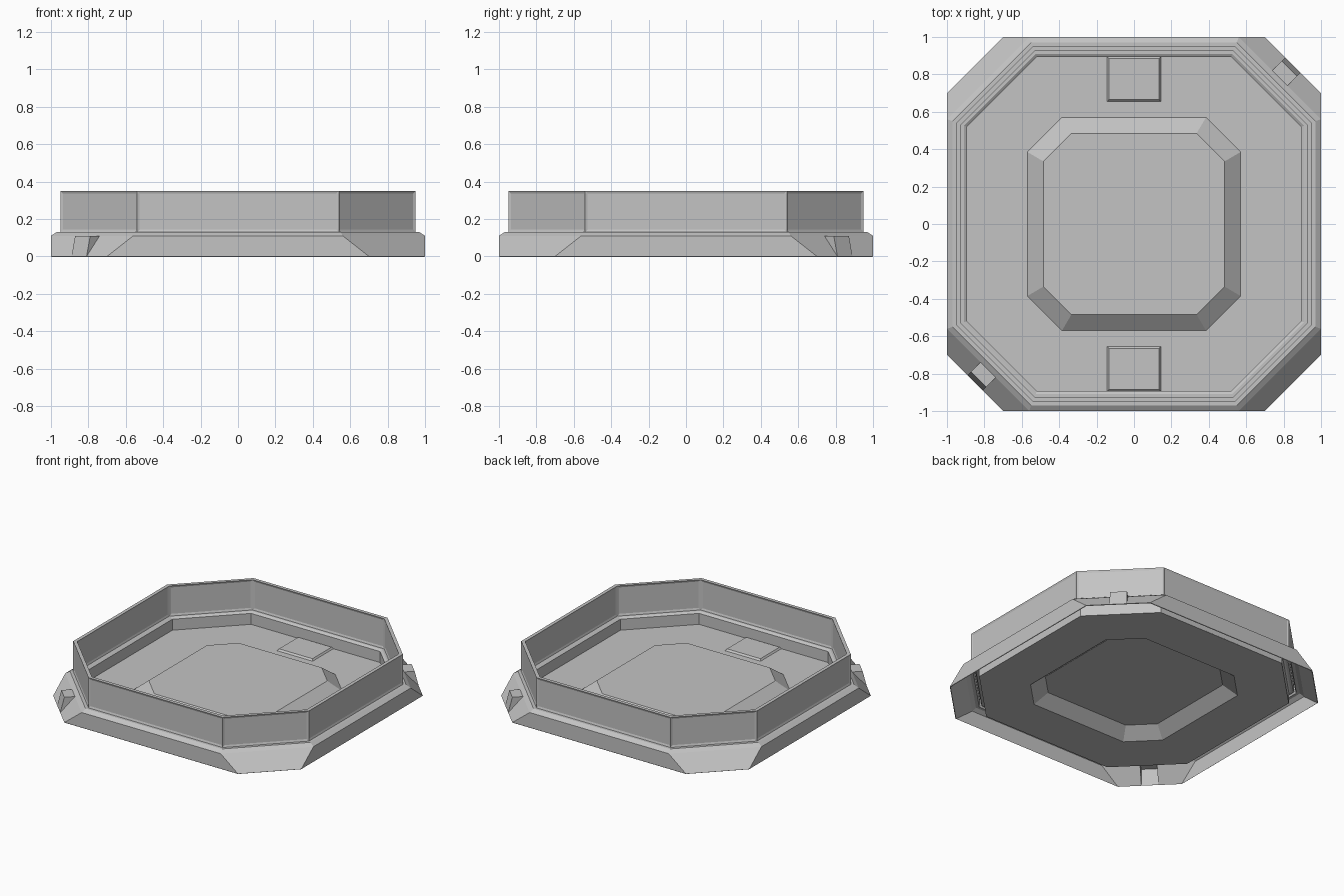
import bpy, bmesh
from mathutils import Vector

cube = bpy.data.objects.get("Cube")
if cube:
    bpy.data.objects.remove(cube, do_unlink=True)

grey = bpy.data.materials.new("plain grey")
grey.use_nodes = True
colour = (0.55, 0.55, 0.55, 1)
grey.diffuse_color = colour
grey.node_tree.nodes["Principled BSDF"].inputs["Base Color"].default_value = colour


def octagon(a, c, z):
    """Octagon with flats at distance a and half flat length c."""
    quarter = [(a, -c), (a, c)]
    pts = []
    for turn in range(4):
        pts += [(x, y, z) for x, y in quarter]
        quarter = [(-y, x) for x, y in quarter]
    return pts


def rectangle(cx, cy, hx, hy, z):
    return [(cx + sx * hx, cy + sy * hy, z)
            for sx, sy in ((-1, -1), (1, -1), (1, 1), (-1, 1))]


def loft(bm, rings):
    """Skin the rings in order, cap the last one, return faces per band."""
    loops = [[bm.verts.new(p) for p in ring] for ring in rings]
    bands = []
    for low, high in zip(loops, loops[1:]):
        n = len(low)
        bands.append([bm.faces.new((low[i], low[(i + 1) % n], high[(i + 1) % n], high[i]))
                      for i in range(n)])
    bm.faces.new(loops[-1])
    return bands


def finish(bm, name):
    mesh = bpy.data.meshes.new(name)
    bm.normal_update()
    bm.to_mesh(mesh)
    bm.free()
    mesh.materials.append(grey)
    obj = bpy.data.objects.new(name, mesh)
    bpy.context.collection.objects.link(obj)
    return obj


def add_latch(bm, face, side):
    """Turn the middle of a sloped corner face into a wedge-shaped latch."""
    out = Vector((side, side, 0)).normalized()
    along = Vector((-out.y, out.x, 0))
    pieces = [face]
    for s in (-1, 1):
        geom = set(pieces)
        for f in pieces:
            geom |= set(f.edges) | set(f.verts)
        cut = bmesh.ops.bisect_plane(bm, geom=list(geom), dist=1e-5,
                                     plane_co=along * s * 0.057, plane_no=along)
        pieces = [g for g in cut["geom"] if isinstance(g, bmesh.types.BMFace)]
    middle = min(pieces, key=lambda f: abs(f.calc_center_median().dot(along)) + f.calc_area())
    verts = sorted(middle.verts, key=lambda v: (v.co.z, v.co.dot(along)))
    b0, b1, t0, t1 = verts
    bm.faces.remove(middle)
    o0, o1 = (bm.verts.new(t.co + out * 0.071) for t in (t0, t1))
    for loop in ((b0, b1, o1, o0), (o0, o1, t1, t0), (b0, o0, t0), (b1, t1, o1)):
        bm.faces.new(loop)


# Tray shell: skirt, ledge, upright wall, inner step, floor and raised centre
bm = bmesh.new()
bands = loft(bm, [octagon(*r) for r in (
    (1, 0.70, 0), (1, 0.56, 0.11), (0.97, 0.55, 0.13),
    (0.95, 0.54, 0.13), (0.95, 0.54, 0.35),
    (0.925, 0.53, 0.35), (0.925, 0.53, 0.13),
    (0.91, 0.525, 0.13), (0.893, 0.52, 0.12),
    (0.893, 0.52, 0.04), (0.57, 0.385, 0.04), (0.485, 0.335, 0.11))])
skirt, outer_wall, inner_wall = bands[0], bands[3], bands[5]
bm.normal_update()

# Shallow sunken panels on both sides of the wall
bmesh.ops.inset_individual(bm, faces=outer_wall + inner_wall,
                           thickness=0.014, depth=-0.005, use_even_offset=True)

# Latches on two opposite corners
for side in (1, -1):
    corner = max((f for f in skirt if f.is_valid),
                 key=lambda f: side * sum(f.calc_center_median().xy))
    add_latch(bm, corner, side)

tray = finish(bm, "tray")
shell = tray.modifiers.new("thickness", "SOLIDIFY")
shell.thickness = 0.005
shell.offset = -1

# Low pads on the floor, front and back
for name, y in (("front_pad", -0.775), ("back_pad", 0.775)):
    bm = bmesh.new()
    loft(bm, [rectangle(0, y, 0.145, 0.123, 0.038),
              rectangle(0, y, 0.135, 0.11, 0.052)])
    finish(bm, name)
